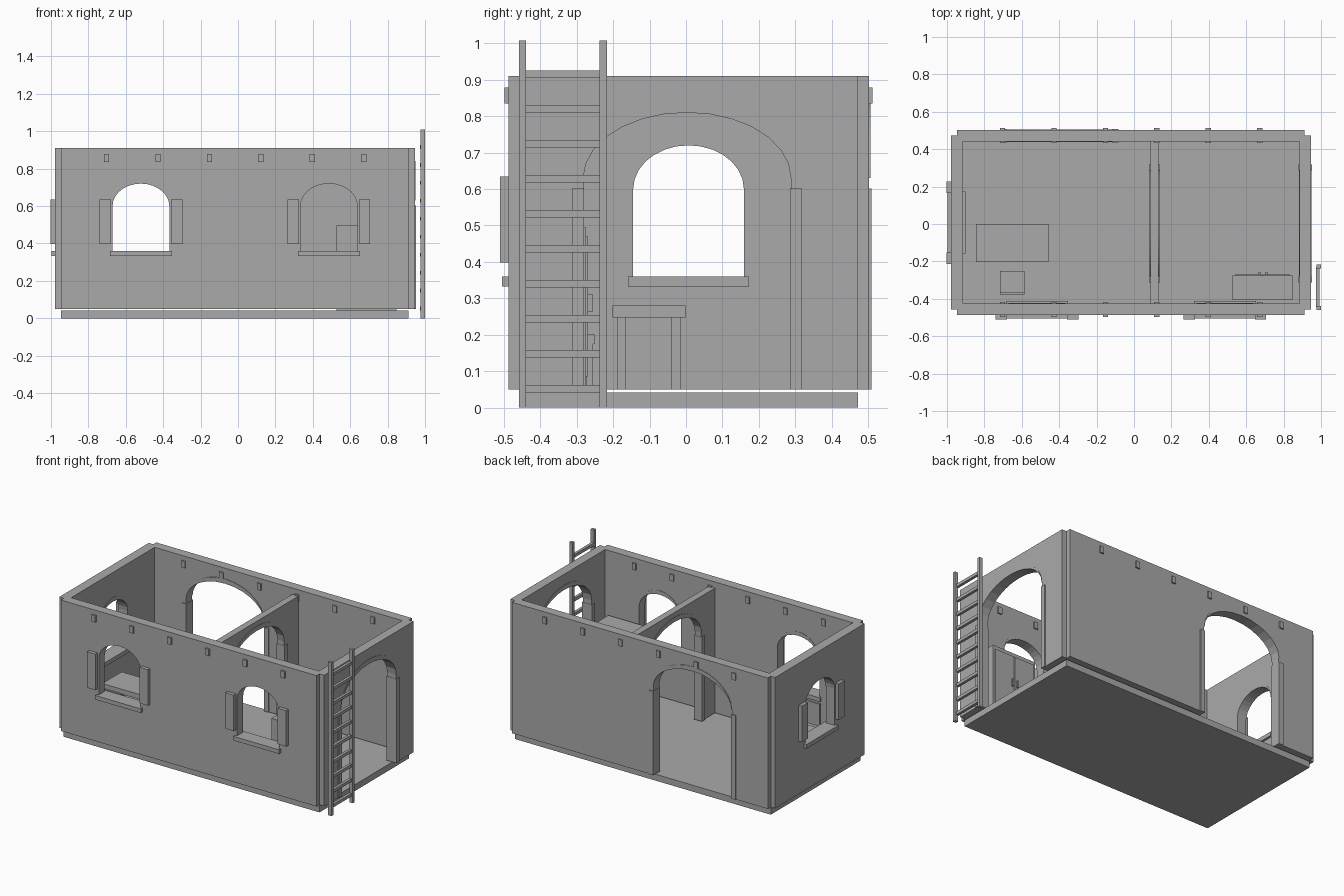
import bpy, math
from mathutils import Matrix

if "Cube" in bpy.data.objects:
    bpy.data.objects.remove(bpy.data.objects["Cube"])

grey = bpy.data.materials.new("plain grey")
grey.diffuse_color = (0.4, 0.4, 0.4, 1)
grey.use_nodes = True
grey.node_tree.nodes["Principled BSDF"].inputs["Base Color"].default_value = grey.diffuse_color
Z0, TOP = 0.05, 0.91


def add(name, mesh):
    mesh.materials.clear()
    mesh.materials.append(grey)
    ob = bpy.data.objects.new(name, mesh)
    bpy.context.collection.objects.link(ob)
    return ob


def box(name, x, y, z):
    """Box from three (min, max) ranges."""
    v = [(a, b, c) for a in x for b in y for c in z]
    f = [(0, 1, 3, 2), (4, 6, 7, 5), (0, 4, 5, 1), (2, 3, 7, 6), (0, 2, 6, 4), (1, 5, 7, 3)]
    me = bpy.data.meshes.new(name)
    me.from_pydata(v, [], f)
    return add(name, me)


def slab(name, loops, axis, a, b):
    """Filled outline with holes, upright, running from a to b along axis."""
    cu = bpy.data.curves.new(name, 'CURVE')
    cu.dimensions, cu.fill_mode, cu.extrude = '2D', 'BOTH', (b - a) / 2
    for loop in loops:
        s = cu.splines.new('POLY')
        s.points.add(len(loop) - 1)
        for p, (u, v) in zip(s.points, loop):
            p.co = (u, v, 0, 1)
        s.use_cyclic_u = True
    tmp = bpy.data.objects.new("outline", cu)
    bpy.context.collection.objects.link(tmp)
    dg = bpy.context.evaluated_depsgraph_get()
    me = bpy.data.meshes.new_from_object(tmp.evaluated_get(dg))
    bpy.data.objects.remove(tmp)
    m = (a + b) / 2
    if axis == 'x':
        mat = Matrix(((0, 0, 1, m), (1, 0, 0, 0), (0, 1, 0, 0), (0, 0, 0, 1)))
    else:
        mat = Matrix(((1, 0, 0, 0), (0, 0, -1, m), (0, 1, 0, 0), (0, 0, 0, 1)))
    me.transform(mat)
    for p in me.polygons:
        p.use_smooth = False
    return add(name, me)


def arc(c, r, spring, top, n=14):
    """Elliptical arch from left to right."""
    return [(c - r * math.cos(math.pi * i / n), spring + (top - spring) * math.sin(math.pi * i / n))
            for i in range(n + 1)]


def rect(a, b, top=TOP):
    return [(a, Z0), (b, Z0), (b, top), (a, top)]


def arch_ring(name, c, r, spring, outer, inner, axis, a, b):
    """Crescent lining the top of an opening."""
    slab(name, [arc(c, r, spring, outer) + arc(c, r, spring, inner)[-2:0:-1]], axis, a, b)


def at(axis, across, along, z, name):
    """Box placed in a wall: across = wall thickness, along = wall length."""
    box(name, *((across, along) if axis == 'x' else (along, across)), z)


def window_hole(c):
    return [(c - 0.152, 0.345)] + arc(c, 0.152, 0.6, 0.746) + [(c + 0.152, 0.345)]


def door_wall(name, a, b, c, axis, lo, hi, top=TOP):
    """Wall with an arched doorway, its arch ring and two jambs."""
    outline = ([(a, Z0), (c - 0.285, Z0)] + arc(c, 0.285, 0.63, 0.84)
               + [(c + 0.285, Z0), (b, Z0), (b, top), (a, top)])
    slab(name + "_wall", [outline], axis, lo, hi)
    arch_ring(name + "_arch", c, 0.285, 0.63, 0.84, 0.81, axis, lo - 0.003, hi + 0.003)
    for s in (-1, 1):
        along = tuple(sorted((c + s * 0.283, c + s * 0.316)))
        at(axis, (lo - 0.006, hi + 0.006), along, (Z0, 0.602), name + "_jamb")


def window_trim(name, c, axis, out, inn):
    """Sill, arch ring and open shutters; the outside is the lower coordinate."""
    arch_ring(name + "_arch", c, 0.152, 0.6, 0.746, 0.72, axis, out, inn + 0.002)
    at(axis, (out - 0.018, inn + 0.014), (c - 0.166, c + 0.166), (0.333, 0.36), name + "_sill")
    for s in (-1, 1):
        along = tuple(sorted((c + s * 0.16, c + s * 0.221)))
        at(axis, (out - 0.023, out), along, (0.398, 0.634), name + "_shutter")


# Floor and walls
box("floor", (-0.947, 0.912), (-0.457, 0.472), (0, 0.042))
slab("front_wall", [rect(-0.947, 0.912), window_hole(-0.519), window_hole(0.486)], 'y', -0.487, -0.425)
slab("left_wall", [rect(-0.457, 0.472), window_hole(0.007)], 'x', -0.979, -0.915)
door_wall("right", -0.457, 0.472, 0.003, 'x', 0.885, 0.946)
door_wall("back", -0.947, 0.912, -0.4, 'y', 0.441, 0.503)
door_wall("partition", -0.425, 0.441, 0.003, 'x', 0.087, 0.132, 0.87)

# Window trims
window_trim("front_window_a", -0.519, 'y', -0.487, -0.425)
window_trim("front_window_b", 0.486, 'y', -0.487, -0.425)
window_trim("left_window", 0.007, 'x', -0.979, -0.915)

# Roof beam ends through the long walls
for i in range(6):
    x = -0.703 + 0.275 * i
    for y in ((-0.498, -0.417), (0.434, 0.512)):
        box("beam_end", (x - 0.014, x + 0.014), y, (0.835, 0.879))

# Ladder
for y in (-0.459, -0.237):
    box("ladder_rail", (0.977, 1.0), (y, y + 0.02), (0, 1.008))
for i in range(10):
    z = 0.052 + 0.096 * i
    box("ladder_rung", (0.973, 0.991), (-0.445, -0.232), (z - 0.01, z + 0.01))

# Table
box("table_top", (-0.845, -0.457), (-0.202, -0.001), (0.247, 0.28))
for x in (-0.83, -0.496):
    for y in (-0.19, -0.04):
        box("table_leg", (x, x + 0.024), (y, y + 0.025), (Z0, 0.247))

# Chair
box("chair_seat", (-0.717, -0.585), (-0.377, -0.251), (0.175, 0.2))
box("chair_back", (-0.717, -0.585), (-0.377, -0.363), (0.2, 0.345))
for x in (-0.715, -0.605):
    for y in (-0.375, -0.273):
        box("chair_leg", (x, x + 0.018), (y, y + 0.018), (Z0, 0.175))

# Cupboard with two doors and handles
box("cupboard_body", (0.527, 0.848), (-0.405, -0.275), (0.042, 0.495))
for s in (-1, 1):
    c = 0.689
    box("cupboard_door", sorted((c + s * 0.003, c + s * 0.145)), (-0.275, -0.269), (0.085, 0.47))
    box("cupboard_handle", sorted((c + s * 0.014, c + s * 0.024)), (-0.269, -0.256), (0.264, 0.31))
